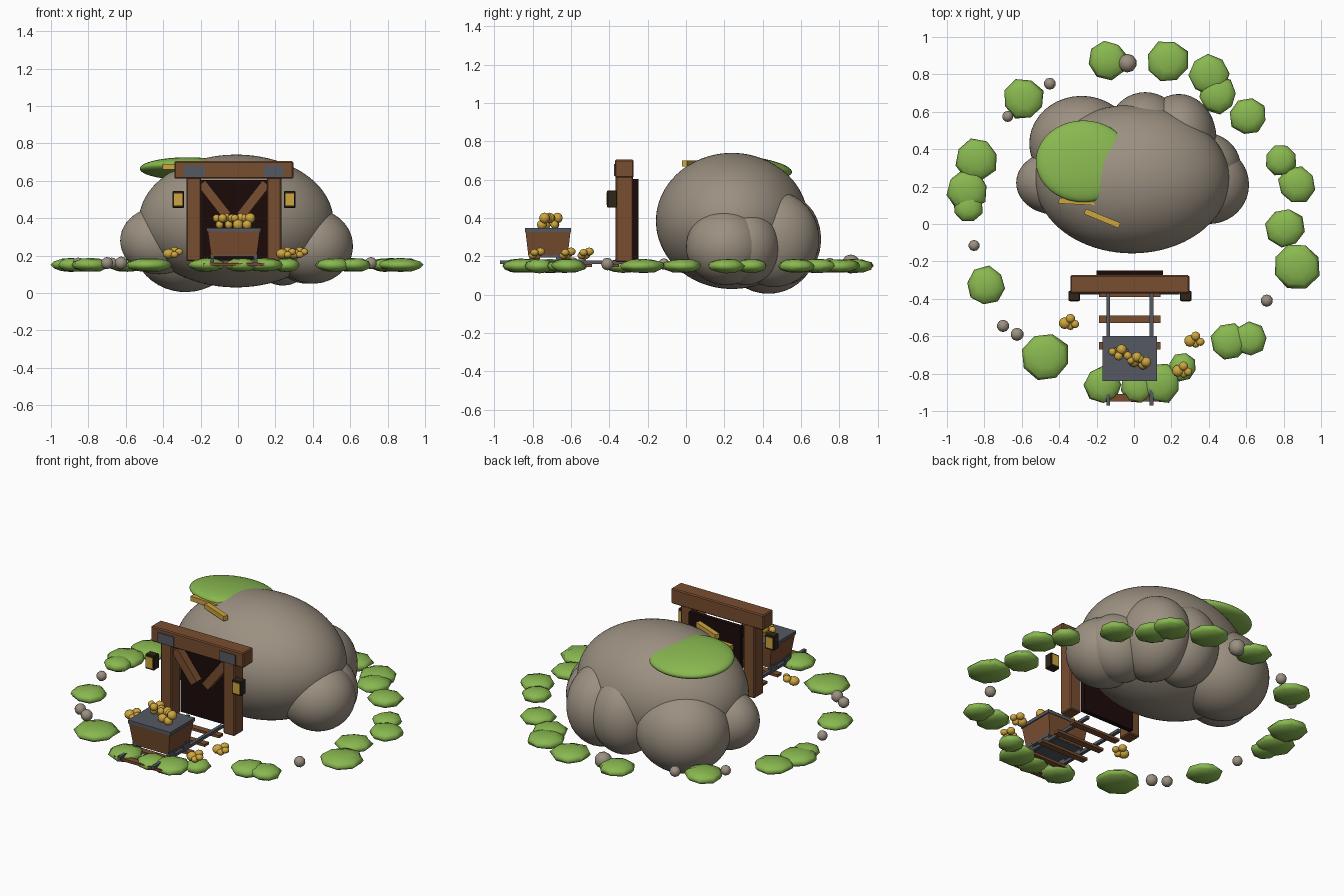
import bpy, bmesh, math, random
from mathutils import Vector, Matrix

random.seed(4)
cube = bpy.data.objects.get("Cube")
if cube:
    bpy.data.objects.remove(cube)


def material(name, rgb):
    m = bpy.data.materials.new(name)
    m.use_nodes = True
    m.diffuse_color = (*rgb, 1)
    m.node_tree.nodes["Principled BSDF"].inputs["Base Color"].default_value = (*rgb, 1)
    return m


STONE = material("stone", (0.33, 0.28, 0.22))
GREEN = material("leaf green", (0.25, 0.48, 0.08))
WOOD = material("timber brown", (0.19, 0.075, 0.03))
DARK = material("tunnel dark", (0.012, 0.003, 0.003))
IRON = material("iron gray", (0.09, 0.1, 0.12))
GOLD = material("gold", (0.62, 0.38, 0.05))
CASE = material("lantern case", (0.03, 0.018, 0.01))


def finish(name, bm, mat, smooth=False):
    mesh = bpy.data.meshes.new(name)
    bm.to_mesh(mesh)
    bm.free()
    mesh.materials.append(mat)
    for p in mesh.polygons:
        p.use_smooth = smooth
    ob = bpy.data.objects.new(name, mesh)
    bpy.context.collection.objects.link(ob)
    return ob


def box(name, mat, center, size, rot=(0, 0, 0), bevel=0.0, taper=1.0):
    """Box with an optional narrower bottom and bevelled edges."""
    bm = bmesh.new()
    bmesh.ops.create_cube(bm, size=1)
    for v in bm.verts:
        if v.co.z < 0:
            v.co.x *= taper
            v.co.y *= taper
        v.co = Vector(a * b for a, b in zip(v.co, size))
    if bevel:
        bmesh.ops.bevel(bm, geom=bm.edges[:], offset=bevel, segments=1, affect='EDGES')
    ob = finish(name, bm, mat)
    ob.location = center
    ob.rotation_euler = rot
    return ob


def blob(name, mat, center, radii, detail=4, rot=(0, 0, 0)):
    bm = bmesh.new()
    bmesh.ops.create_icosphere(bm, subdivisions=detail, radius=1)
    bmesh.ops.scale(bm, vec=radii, verts=bm.verts)
    ob = finish(name, bm, mat, True)
    ob.location = center
    ob.rotation_euler = rot
    return ob


def bush(center, r):
    """Flat leafy clump with few sides."""
    bm = bmesh.new()
    bmesh.ops.create_uvsphere(bm, u_segments=8, v_segments=6, radius=1)
    for v in bm.verts:
        v.co *= random.uniform(0.94, 1.06)
    bmesh.ops.scale(bm, vec=(r, r, 0.037), verts=bm.verts)
    bmesh.ops.rotate(bm, matrix=Matrix.Rotation(random.uniform(0, 3), 3, 'Z'), verts=bm.verts)
    finish("bush", bm, GREEN, True).location = (*center, 0.15)


# Mound
blob("main_boulder", STONE, (-0.01, 0.24, 0.385), (0.52, 0.397, 0.355), 5)
for x, y, z, rx, ry, rz in [
        (0.4, 0.21, 0.25, 0.215, 0.21, 0.2), (0.37, 0.31, 0.25, 0.2, 0.18, 0.2),
        (0.24, 0.46, 0.29, 0.2, 0.235, 0.25), (0.06, 0.5, 0.29, 0.2, 0.205, 0.24),
        (-0.28, 0.43, 0.26, 0.28, 0.255, 0.255), (-0.42, 0.22, 0.28, 0.21, 0.17, 0.18)]:
    blob("side_boulder", STONE, (x, y, z), (rx, ry, rz))
blob("moss_cap", GREEN, (-0.27, 0.335, 0.665), (0.255, 0.22, 0.055), 4, (-0.12, 0, 0))
box("upper_plank", GOLD, (-0.305, 0.12, 0.675), (0.195, 0.03, 0.03), (0, 0, -0.05))
box("lower_plank", GOLD, (-0.17, 0.03, 0.685), (0.2, 0.03, 0.03), (0, 0, -0.39))

# Mine entrance, mirrored about its own centre line
MID = -0.022
box("tunnel_panel", DARK, (MID, -0.262, 0.39), (0.355, 0.028, 0.43))
box("lintel", WOOD, (MID, -0.322, 0.658), (0.635, 0.097, 0.094), bevel=0.006)
for s in (-1, 1):
    box("post", WOOD, (MID + s * 0.215, -0.322, 0.395), (0.077, 0.09, 0.45), bevel=0.006)
    box("brace", WOOD, (MID + s * 0.105, -0.322, 0.5), (0.05, 0.05, 0.22),
        (0, s * math.radians(38), 0))
    box("bracket", IRON, (MID + s * 0.212, -0.352, 0.65), (0.108, 0.05, 0.062))
    box("lantern_case", CASE, (MID + s * 0.298, -0.385, 0.5), (0.062, 0.052, 0.09), bevel=0.004)
    box("lantern_glow", GOLD, (MID + s * 0.298, -0.385, 0.5), (0.046, 0.058, 0.066))

# Track
for s in (-1, 1):
    box("rail", IRON, (MID + s * 0.115, -0.63, 0.17), (0.02, 0.68, 0.018))
for i in range(5):
    box("sleeper", WOOD, (MID, -0.37 - i * 0.14, 0.153), (0.33, 0.04, 0.016))

# Cart
box("cart_body", WOOD, (MID, -0.72, 0.265), (0.28, 0.235, 0.13), taper=0.87)
box("cart_rim", IRON, (MID, -0.72, 0.338), (0.292, 0.24, 0.02))
box("cart_base", IRON, (MID, -0.72, 0.2), (0.255, 0.2, 0.012))
for sx in (-1, 1):
    for sy in (-1, 1):
        bm = bmesh.new()
        bmesh.ops.create_cone(bm, cap_ends=True, segments=12, radius1=0.028,
                              radius2=0.028, depth=0.02)
        wheel = finish("cart_wheel", bm, IRON)
        wheel.location = (MID + sx * 0.115, -0.72 + sy * 0.07, 0.19)
        wheel.rotation_euler = (0, math.pi / 2, 0)

# Gold nuggets
for i in range(12):
    t = i / 11
    blob("cart_nugget", GOLD, (-0.115 + 0.18 * t, -0.67 - 0.08 * t + random.uniform(-0.025, 0.025),
         0.365 + 0.035 * (i % 3 != 1)), (random.uniform(0.02, 0.03),) * 3, 2)
for x, y in [(-0.35, -0.525), (0.32, -0.62), (0.255, -0.78)]:
    for dx, dy, dz, r in [(-0.02, -0.005, 0, 0.032), (0.01, 0.02, 0.015, 0.025),
                          (0.035, -0.01, 0.01, 0.022), (0.01, -0.02, -0.005, 0.022)]:
        blob("ground_nugget", GOLD, (x + dx, y + dy, 0.21 + dz), (r, r, r * 0.85), 2)

# Ring of bushes and pebbles
for x, y, r in [
        (-0.14, 0.875, 0.105), (0.18, 0.87, 0.115), (0.4, 0.8, 0.11), (0.45, 0.69, 0.1),
        (0.61, 0.575, 0.1), (0.785, 0.34, 0.085), (0.87, 0.21, 0.1), (0.81, -0.02, 0.105),
        (0.87, -0.225, 0.125), (0.62, -0.615, 0.09), (0.51, -0.63, 0.1), (0.26, -0.765, 0.075),
        (0.14, -0.85, 0.11), (0.02, -0.87, 0.09), (-0.165, -0.86, 0.1), (-0.475, -0.71, 0.13),
        (-0.79, -0.33, 0.105), (-0.89, 0.18, 0.11), (-0.885, 0.09, 0.08),
        (-0.84, 0.345, 0.115), (-0.59, 0.67, 0.11)]:
    bush((x, y), r)
for x, y, r in [
        (-0.035, 0.86, 0.05), (-0.45, 0.75, 0.032), (-0.675, 0.575, 0.03), (-0.855, -0.115, 0.03),
        (-0.7, -0.545, 0.033), (-0.625, -0.59, 0.035), (0.71, -0.41, 0.033)]:
    blob("pebble", STONE, (x, y, 0.16), (r, r, r), 2)
